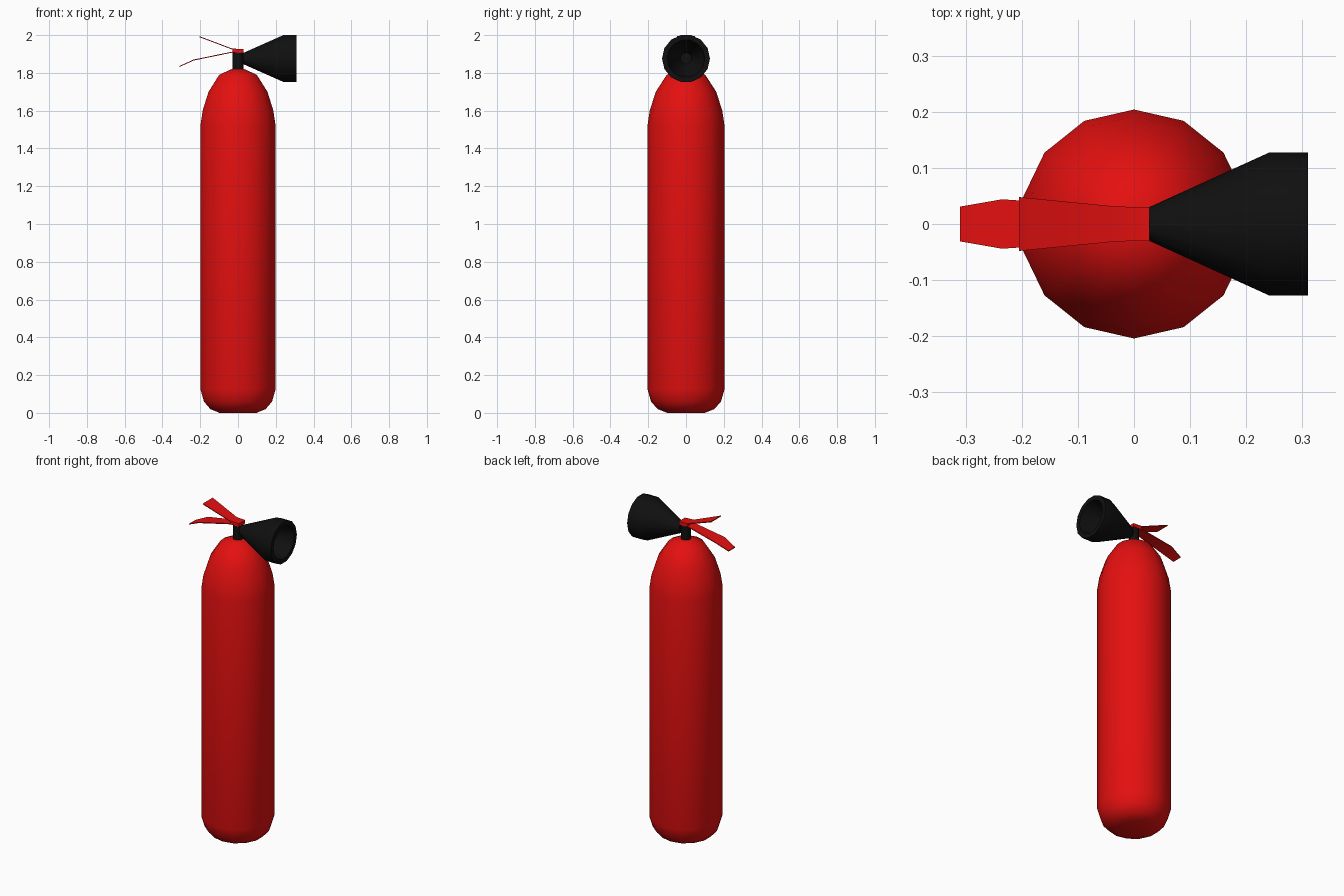
import bpy, bmesh, math
from mathutils import Matrix

cube = bpy.data.objects.get("Cube")
if cube:
    bpy.data.objects.remove(cube, do_unlink=True)


def material(name, colour):
    mat = bpy.data.materials.new(name)
    mat.use_nodes = True
    mat.diffuse_color = colour
    mat.node_tree.nodes["Principled BSDF"].inputs["Base Color"].default_value = colour
    return mat


RED = material("red", (0.78, 0.005, 0.005, 1))
BLACK = material("black", (0.005, 0.005, 0.005, 1))
SIDES = 14


def finish(name, bm, mat, angle):
    bmesh.ops.recalc_face_normals(bm, faces=bm.faces)
    mesh = bpy.data.meshes.new(name)
    bm.to_mesh(mesh)
    bm.free()
    mesh.materials.append(mat)
    obj = bpy.data.objects.new(name, mesh)
    bpy.context.collection.objects.link(obj)
    bpy.ops.object.select_all(action="DESELECT")
    obj.select_set(True)
    bpy.context.view_layer.objects.active = obj
    bpy.ops.object.shade_smooth_by_angle(angle=math.radians(angle))
    return obj


def bridge(bm, a, b):
    for i in range(len(a)):
        j = (i + 1) % len(a)
        bm.faces.new((a[i], a[j], b[j], b[i]))


def lathe(name, profile, mat, angle, matrix=Matrix()):
    """Revolve (radius, height) points around z and cap both ends."""
    bm = bmesh.new()
    turns = [math.pi / 2 + math.tau * i / SIDES for i in range(SIDES)]
    rings = [[bm.verts.new((r * math.cos(t), r * math.sin(t), z)) for t in turns]
             for r, z in profile]
    for a, b in zip(rings, rings[1:]):
        bridge(bm, a, b)
    bm.faces.new(rings[0])
    bm.faces.new(rings[-1])
    bm.transform(matrix)
    return finish(name, bm, mat, angle)


def strip(name, stations, thickness):
    """Sheet metal strip through (x, z, half width) stations."""
    bm = bmesh.new()
    h = thickness / 2
    rings = [[bm.verts.new((x, y, z + dz))
              for y, dz in ((-w, -h), (w, -h), (w, h), (-w, h))]
             for x, z, w in stations]
    for a, b in zip(rings, rings[1:]):
        bridge(bm, a, b)
    bm.faces.new(rings[0])
    bm.faces.new(rings[-1])
    return finish(name, bm, RED, 30)


# Tank with rounded foot and domed shoulder
lathe("tank", [(0.1, 0), (0.15, 0.02), (0.185, 0.06), (0.204, 0.125),
               (0.204, 1.52), (0.192, 1.6), (0.16, 1.7), (0.102, 1.79),
               (0.035, 1.82)], RED, 60)

# Valve neck
lathe("valve_neck", [(0.029, 1.81), (0.029, 1.91)], BLACK, 40)

# Discharge horn with a hollow mouth, pointing to +x
lathe("horn", [(0.03, 0.027), (0.127, 0.24), (0.127, 0.31), (0.1, 0.31),
               (0.085, 0.24), (0.03, 0.12)], BLACK, 40,
      Matrix.Translation((0, 0, 1.876)) @ Matrix.Rotation(math.pi / 2, 4, "Y"))

# Squeeze levers and the clip that joins them
strip("lever_clip", [(0.028, 1.916, 0.03), (-0.03, 1.916, 0.03)], 0.018)
strip("upper_lever", [(0.028, 1.924, 0.03), (-0.03, 1.926, 0.031),
                      (-0.205, 1.992, 0.048)], 0.005)
strip("lower_handle", [(0.028, 1.908, 0.03), (-0.03, 1.91, 0.03),
                       (-0.235, 1.868, 0.044), (-0.31, 1.834, 0.031)], 0.005)
